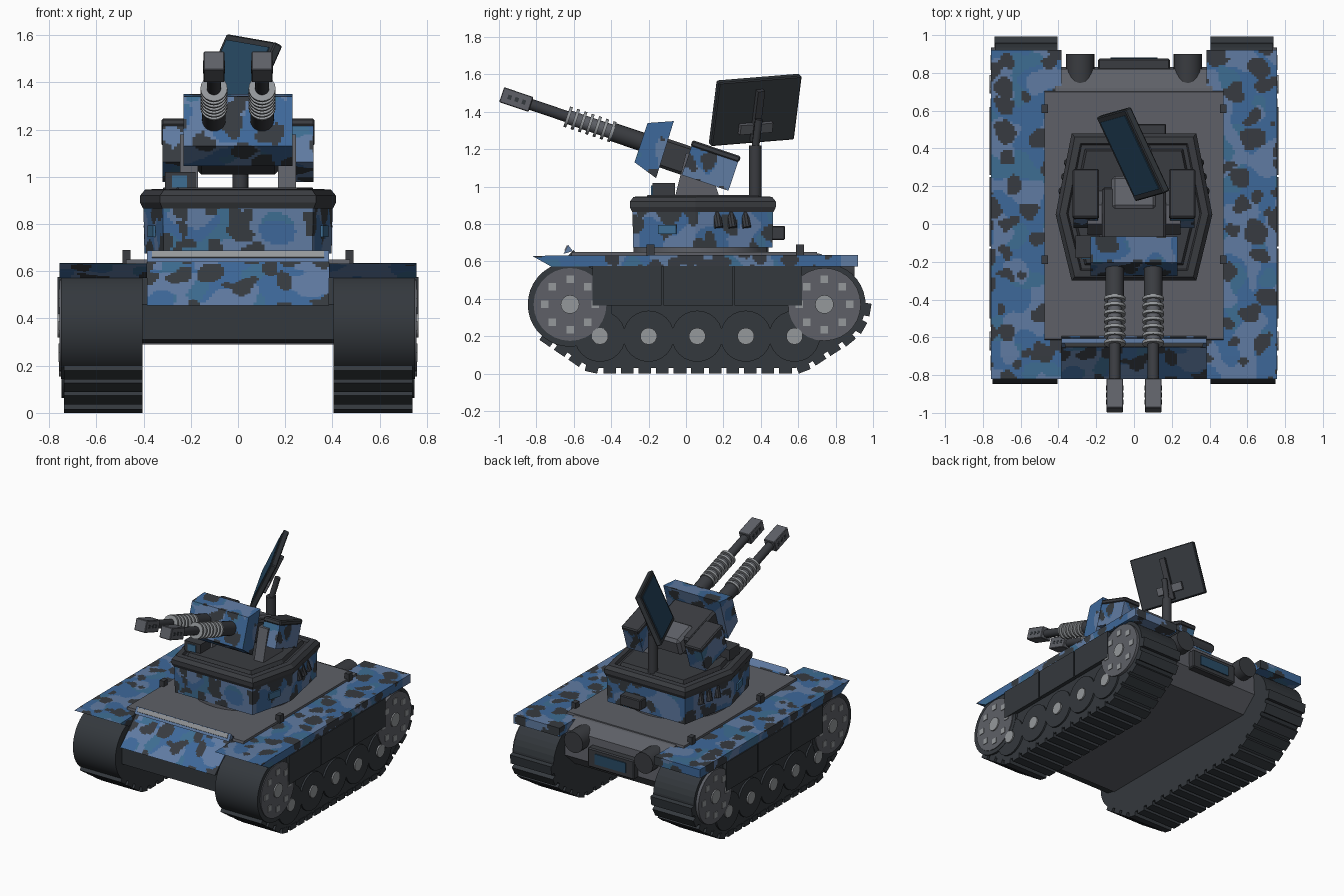
import bpy, bmesh, math
from mathutils import Matrix, Vector, noise

if "Cube" in bpy.data.objects:
    bpy.data.objects.remove(bpy.data.objects["Cube"])


def mat(name, r, g, b):
    m = bpy.data.materials.new(name)
    m.diffuse_color = (r, g, b, 1)
    m.use_nodes = True
    m.node_tree.nodes["Principled BSDF"].inputs["Base Color"].default_value = m.diffuse_color
    return m


BLUE = mat("camo_blue", 0.048, 0.140, 0.325)
SLATE = mat("camo_slate", 0.118, 0.200, 0.365)
TEAL = mat("camo_teal", 0.048, 0.155, 0.290)
CHAR = mat("camo_charcoal", 0.038, 0.044, 0.052)
TRACK = mat("track_dark", 0.034, 0.040, 0.047)
DARK = mat("dark_metal", 0.042, 0.045, 0.052)
GREY = mat("deck_grey", 0.112, 0.118, 0.136)
LIGHT = mat("light_metal", 0.30, 0.315, 0.33)
GLASS = mat("panel_blue", 0.022, 0.072, 0.135)
CAMO = [BLUE, SLATE, TEAL, CHAR]


def finish(bm, name, m, smooth=False):
    bmesh.ops.recalc_face_normals(bm, faces=bm.faces[:])
    if m is CAMO:
        # cut into a fine grid, then pick the patch colour by position
        step = 0.0125
        for axis in range(3):
            vals = [v.co[axis] for v in bm.verts]
            no = Vector([float(i == axis) for i in range(3)])
            c = min(vals) + step
            while c < max(vals) - 0.002:
                bmesh.ops.bisect_plane(bm, geom=bm.verts[:] + bm.edges[:] + bm.faces[:],
                                       plane_co=no * c, plane_no=no, dist=1e-5)
                c += step
        for f in bm.faces:
            p = f.calc_center_median()
            q = p * 7.5 + noise.noise_vector(p * 11) * 0.35
            spot = noise.voronoi(q + Vector((3.3, 7.1, 1.7)))[0][0]
            b = noise.noise(p * 7 + Vector((21.4, 5.2, 9.6)))
            c = noise.noise(p * 7 + Vector((40.2, 33.7, 15.1)))
            f.material_index = 3 if spot < 0.41 else 1 if b > 0.08 else 2 if c > 0.2 else 0
    me = bpy.data.meshes.new(name)
    bm.to_mesh(me)
    bm.free()
    for x in (m if m is CAMO else [m]):
        me.materials.append(x)
    if smooth:
        me.shade_smooth()
        me.set_sharp_from_angle(angle=math.radians(35))
    ob = bpy.data.objects.new(name, me)
    bpy.context.collection.objects.link(ob)
    return ob


def add_box(bm, x, y, z, M=Matrix()):
    vs = bmesh.ops.create_cube(bm, size=1)["verts"]
    for v in vs:
        c = [(lo + hi) / 2 + t * (hi - lo) for t, (lo, hi) in zip(v.co, (x, y, z))]
        v.co = M @ Vector(c)


def box(name, x, y, z, m, M=Matrix(), bevel=0):
    bm = bmesh.new()
    add_box(bm, x, y, z, M)
    if bevel:
        bmesh.ops.bevel(bm, geom=bm.edges[:], offset=bevel, segments=1, affect='EDGES')
    return finish(bm, name, m)


def prism(name, pts, x0, x1, m):
    """Side profile of (y, z) points, extruded across x."""
    bm = bmesh.new()
    f = bm.faces.new([bm.verts.new((x0, y, z)) for y, z in pts])
    r = bmesh.ops.extrude_face_region(bm, geom=[f])
    bmesh.ops.translate(bm, vec=(x1 - x0, 0, 0),
                        verts=[v for v in r["geom"] if isinstance(v, bmesh.types.BMVert)])
    return finish(bm, name, m)


def add_cyl(bm, p0, p1, r, seg=20, M=Matrix()):
    p0, p1 = M @ Vector(p0), M @ Vector(p1)
    d = p1 - p0
    T = Matrix.Translation((p0 + p1) / 2) @ d.to_track_quat('Z', 'Y').to_matrix().to_4x4()
    bmesh.ops.create_cone(bm, cap_ends=True, segments=seg, radius1=r, radius2=r, depth=d.length, matrix=T)


def cyl(name, p0, p1, r, m, seg=20, M=Matrix()):
    bm = bmesh.new()
    add_cyl(bm, p0, p1, r, seg, M)
    return finish(bm, name, m, True)


def hexstack(name, rings, m):
    """Turret outline stacked as (scale, z) rings."""
    plan = [(-.33, -.39), (.33, -.39), (.415, -.04), (.33, .39), (-.33, .39), (-.415, -.04)]
    bm = bmesh.new()
    loops = [[bm.verts.new((x * s, y * s + .09, z)) for x, y in plan] for s, z in rings]
    for a, b in zip(loops, loops[1:]):
        for i in range(6):
            bm.faces.new((a[i], a[(i + 1) % 6], b[(i + 1) % 6], b[i]))
    bm.faces.new(loops[0])
    bm.faces.new(loops[-1])
    return finish(bm, name, m)


# hull
prism("lower_hull", [(-.77, .46), (-.60, .63), (.70, .63), (.70, .295), (-.70, .295), (-.77, .31)], -.412, .412, TRACK)
prism("belly_plate", [(-.70, .296), (.70, .296), (.70, .29), (-.70, .29)], -.415, .415, GREY)
prism("front_plate", [(-.82, .455), (-.60, .66), (-.58, .63), (-.79, .455)], -.385, .385, CAMO)
prism("deck", [(-.62, .60), (-.61, .65), (.70, .65), (.71, .60)], -.475, .475, GREY)
prism("rear_plate", [(.69, .645), (.72, .64), (.82, .585), (.83, .40), (.71, .29), (.69, .29)], -.415, .415, GREY)
prism("front_strip", [(-.655, .64), (-.63, .688), (-.605, .655)], -.385, .385, SLATE)
prism("front_strip_edge", [(-.650, .660), (-.637, .686), (-.633, .684), (-.645, .655)], -.365, .365, LIGHT)
box("rear_box", (-.19, .19), (.80, .875), (.39, .53), DARK, bevel=.008)
box("rear_box_panel", (-.125, .125), (.87, .882), (.425, .50), GLASS)
cyl("turret_ring", (0, .08, .64), (0, .08, .685), .36, GREY, 32)

# running gear
for s, side in ((1, "right"), (-1, "left")):
    X = lambda a, b: (min(s * a, s * b), max(s * a, s * b))
    arcs = [(-.62, .37, .22, 90, 236, 14), (-.46, .20, .17, 236, 270, 4),
            (.57, .20, .17, 270, 304, 4), (.74, .37, .22, 304, 450, 14)]
    path = [(cy + r * math.cos(math.radians(a + (b - a) * i / n)), cz + r * math.sin(math.radians(a + (b - a) * i / n)))
            for cy, cz, r, a, b, n in arcs for i in range(n + 1)]
    prism(side + "_track", path, s * .405, s * .735, TRACK)
    # upper part of the front belt is wider
    cyl(side + "_front_drum", (s * .405, -.62, .37), (s * .75, -.62, .37), .226, TRACK, 36)
    bm = bmesh.new()
    gap = 0.0
    for (y0, z0), (y1, z1) in zip(path, path[1:]):
        a, b = Vector((0, y0, z0)), Vector((0, y1, z1))
        L = (b - a).length
        while gap < L:
            p = a.lerp(b, gap / L)
            if p.z < .40 and not (p.y < -.6 and p.z > .25):
                T = Matrix.Translation(p) @ Matrix.Rotation(math.atan2(z1 - z0, y1 - y0), 4, 'X')
                add_box(bm, X(.405, .738), (-.034, .034), (-.029, .01), T)
            gap += .094
        gap -= L
    finish(bm, side + "_track_pads", TRACK)
    for y in (-.62, .74):
        cyl(side + "_sprocket", (s * .70, y, .37), (s * .756, y, .37), .195, GREY, 28)
        cyl(side + "_sprocket_hub", (s * .70, y, .37), (s * .765, y, .37), .05, LIGHT, 16)
        bm = bmesh.new()
        for k in range(8):
            a = k * math.pi / 4
            cy, cz = y + .135 * math.cos(a), .37 + .135 * math.sin(a)
            add_box(bm, X(.75, .761), (cy - .02, cy + .02), (cz - .02, cz + .02))
        finish(bm, side + "_sprocket_bolts", LIGHT)
    for i in range(5):
        y = -.46 + .26 * i
        cyl(side + "_road_wheel", (s * .70, y, .20), (s * .748, y, .20), .137, TRACK, 24)
        cyl(side + "_road_wheel_hub", (s * .70, y, .20), (s * .758, y, .20), .045, LIGHT, 14)
    for a, b in ((-.50, -.13), (-.12, .25), (.26, .62)):
        box(side + "_skirt", X(.70, .764), (a, b), (.365, .575), TRACK)

    # fenders, deck lugs, exhausts
    prism(side + "_fender", [(-.82, .628), (-.72, .572), (.92, .572), (.92, .635), (-.70, .632)], s * .385, s * .757, CAMO)
    for y in (-.19, .61):
        box(side + "_deck_lug", X(.455, .49), (y - .022, y + .022), (.62, .69), DARK)
    cyl(side + "_exhaust", (s * .285, .70, .55), (s * .285, .90, .55), .076, DARK, 20)

    # turret side details
    bm = bmesh.new()
    for y in (.16, .235, .31):
        x = .385 - (y - .05) * .2
        add_cyl(bm, (s * (x - .01), y, .87), (s * (x + .015), y + .015, .78), .024, 10)
    finish(bm, side + "_smoke_launchers", DARK, True)
    T = Matrix.Translation((s * .364, -.10, .77)) @ Matrix.Rotation(-s * math.radians(13.6), 4, 'Z')
    box(side + "_turret_hatch", (-.008, .008), (-.05, .05), (-.024, .024), TEAL, T)

# turret
hexstack("turret_body", [(.955, .675), (.965, .87)], CAMO)
hexstack("turret_rim", [(.97, .865), (1.0, .89), (1.0, .92), (.95, .945), (.86, .948), (.84, .93)], DARK)
hexstack("turret_roof", [(.82, .90), (.76, .955)], DARK)
box("turret_rear_box", (.0, .17), (.44, .53), (.715, .79), DARK, bevel=.006)
box("sight_box", (-.31, -.18), (-.18, -.06), (.94, 1.02), DARK)
box("sight_lens", (-.28, -.215), (-.186, -.178), (.955, 1.005), TEAL)

# gun mount, tilted about the trunnion
G = Matrix.Translation((0, 0, 1.16)) @ Matrix.Rotation(math.radians(-18.6), 4, 'X')
box("gun_cradle", (-.17, .17), (-.16, .19), (-.10, .06), DARK, G, .015)
box("cradle_cover", (-.12, .12), (.06, .25), (-.06, .075), GREY, G, .02)
prism("gun_shield", [(-.205, 1.34), (-.065, 1.35), (-.16, 1.045), (-.275, 1.13)], -.23, .23, CAMO)
for s, side in ((1, "right"), (-1, "left")):
    X = lambda a, b: (min(s * a, s * b), max(s * a, s * b))
    prism(side + "_gun_arm", [(-.06, .94), (.18, .94), (.10, 1.18), (0, 1.18)], s * .17, s * .245, GREY)
    box(side + "_ammo_box", X(.19, .32), (.01, .273), (-.10, .062), CAMO, G)
    box(side + "_ammo_lid", X(.185, .325), (.005, .278), (.06, .095), DARK, G, .008)
    x = s * .102
    cyl(side + "_barrel_sleeve", (x, -.42, 0), (x, -.10, 0), .05, DARK, 20, G)
    cyl(side + "_barrel", (x, -.90, 0), (x, -.40, 0), .03, DARK, 16, G)
    cyl(side + "_cooling_core", (x, -.67, 0), (x, -.40, 0), .038, GREY, 16, G)
    bm = bmesh.new()
    for i in range(7):
        y = -.665 + i * .041
        add_cyl(bm, (x, y - .008, 0), (x, y + .008, 0), .057, 20, G)
    finish(bm, side + "_cooling_rings", LIGHT, True)
    box(side + "_muzzle", (x - .044, x + .044), (-1.04, -.875), (-.042, .042), GREY, G, .004)
    bm = bmesh.new()
    for y in (-.995, -.955, -.915):
        add_box(bm, (x - .046, x + .046), (y - .01, y + .01), (-.012, .012), G)
    finish(bm, side + "_muzzle_slots", TRACK)

# radar mast and panel
cyl("radar_mast", (.01, .37, .94), (.01, .37, 1.22), .034, DARK, 16)
cyl("radar_mast_upper", (.01, .37, 1.2), (.05, .39, 1.36), .02, DARK, 12)
e1 = Vector((-.2, .43, .035)).normalized()
up = Vector((.145, .06, .345))
e2 = (up - e1 * up.dot(e1)).normalized()
e3 = e1.cross(e2)
if e3.x > 0:                          # the blue face looks to the left
    e1, e3 = -e1, -e3
R = Matrix((e1, e2, e3)).transposed().to_4x4()
P = Matrix.Translation((-.005, .37, 1.41)) @ R
box("radar_panel", (-.245, .245), (-.187, .187), (-.02, .02), TRACK, P, .006)
box("radar_face", (-.215, .215), (-.16, .16), (.016, .024), GLASS, P)
box("radar_spine", (-.02, .02), (-.17, .13), (-.05, -.015), DARK, P)
box("radar_hinge", (-.095, .095), (-.12, -.065), (-.045, -.015), GREY, P)
